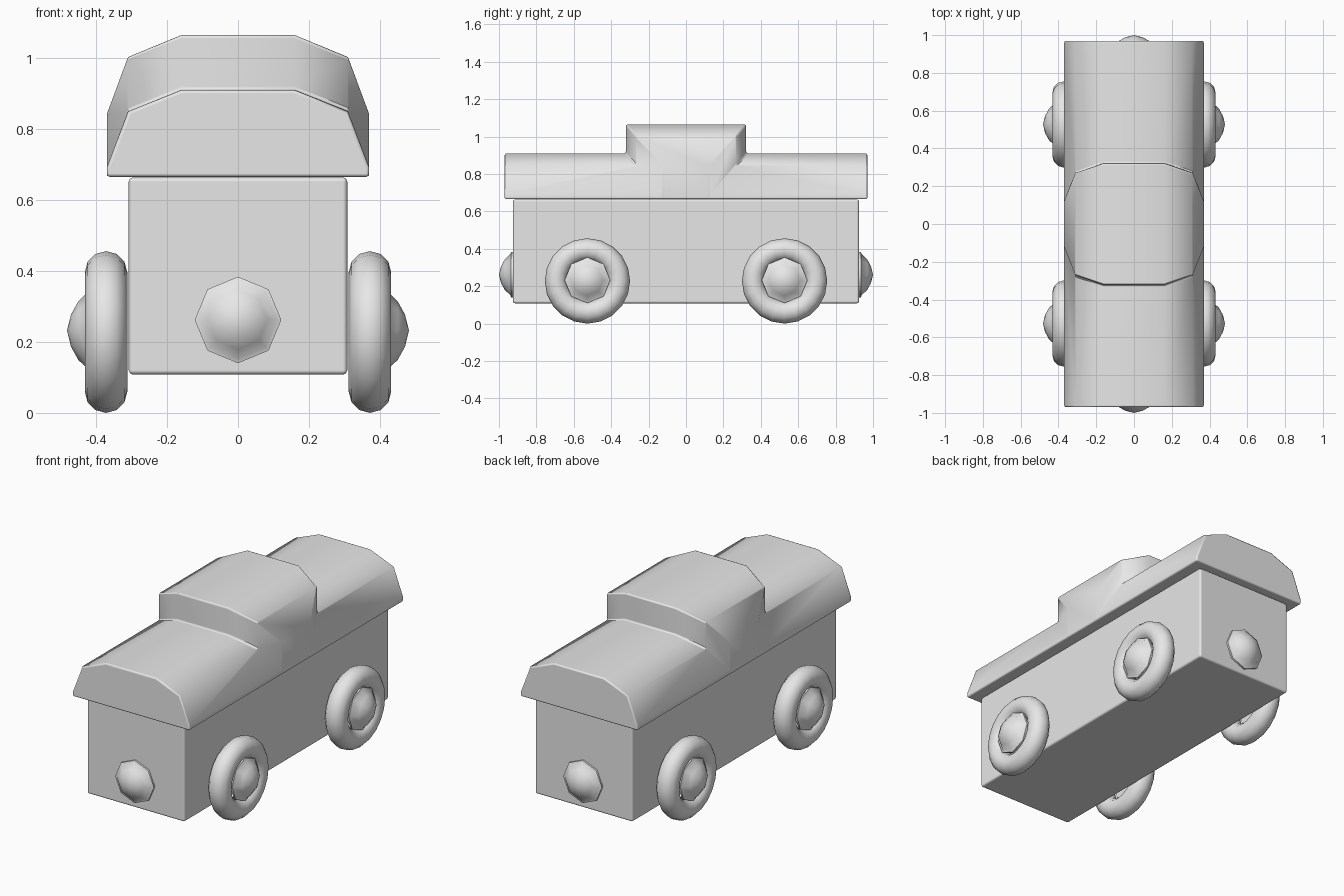
import bpy, bmesh, math
from mathutils import Matrix, Vector

if "Cube" in bpy.data.objects:
    bpy.data.objects.remove(bpy.data.objects["Cube"])

grey = bpy.data.materials.new("plain_grey")
grey.diffuse_color = (0.8, 0.8, 0.8, 1)
grey.use_nodes = True
grey.node_tree.nodes["Principled BSDF"].inputs["Base Color"].default_value = grey.diffuse_color


def finish(name, bm, angle=50, bevel=0.0):
    bmesh.ops.remove_doubles(bm, verts=bm.verts, dist=0.0005)
    bmesh.ops.recalc_face_normals(bm, faces=bm.faces)
    mesh = bpy.data.meshes.new(name)
    bm.to_mesh(mesh)
    bm.free()
    ob = bpy.data.objects.new(name, mesh)
    bpy.context.collection.objects.link(ob)
    mesh.materials.append(grey)
    for f in mesh.polygons:
        f.use_smooth = True
    if bevel:
        mod = ob.modifiers.new("soft_edges", 'BEVEL')
        mod.width = bevel
        mod.segments = 2
        mod.limit_method = 'ANGLE'
        mod.angle_limit = math.radians(angle)
        mod.harden_normals = True
    else:
        bpy.ops.object.select_all(action='DESELECT')
        ob.select_set(True)
        bpy.context.view_layer.objects.active = ob
        bpy.ops.object.shade_smooth_by_angle(angle=math.radians(angle))
    return ob


def lathe(name, profile, sides, axis, origin, closed=False):
    """Turn (distance along axis, radius) points around an axis."""
    bm = bmesh.new()
    axis = Vector(axis)
    up = Vector((0, 0, 1))
    side = axis.cross(up)
    rings = []
    for i in range(sides):
        a = math.tau * i / sides
        out = up * math.cos(a) + side * math.sin(a)
        rings.append([bm.verts.new(Vector(origin) + axis * d + out * r) for d, r in profile])
    n = len(profile)
    for i in range(sides):
        p, q = rings[i], rings[(i + 1) % sides]
        for j in range(n if closed else n - 1):
            k = (j + 1) % n
            bm.faces.new((p[j], p[k], q[k], q[j]))
    return finish(name, bm)


# Box body
bm = bmesh.new()
bmesh.ops.create_cube(bm, size=1, matrix=Matrix.Translation((0, 0, 0.386))
                      @ Matrix.Diagonal((0.616, 1.85, 0.556, 1)))
finish("body", bm, 50, 0.012)

# Roof: columns of (x, deck height, half length of cabin, cabin lift)
half = [(0.37, 0.665, 0.12, 0), (0.37, 0.692, 0.12, 0.16),
        (0.31, 0.85, 0.27, 0.153), (0.16, 0.91, 0.322, 0.155)]
columns = [(-x, z, y, h) for x, z, y, h in half] + half[::-1]
bm = bmesh.new()
rows = []
for end, sign, lift in ((1, -1, 0), (0, -1, 0), (0, -1, 1), (0, 1, 1), (0, 1, 0), (1, 1, 0)):
    rows.append([bm.verts.new((x, sign * (0.97 if end else y), z + lift * h))
                 for x, z, y, h in columns])
for a, b in zip(rows, rows[1:]):
    for j in range(len(columns) - 1):
        bm.faces.new((a[j], a[j + 1], b[j + 1], b[j]))
bm.faces.new(rows[0])
bm.faces.new(rows[-1])
# Underside
bm.faces.new([r[0] for r in rows] + [r[-1] for r in reversed(rows)])
finish("roof", bm, 52, 0.01)

# Rounded lens shape shared by hubs and lamps
lens = [(0, 0), (0, 0.122), (0.012, 0.122), (0.016, 0.11),
        (0.045, 0.083), (0.066, 0.045), (0.077, 0)]

# Wheels and hubs
tyre = [(0.06 * math.cos(math.tau * k / 12), 0.168 + 0.06 * math.sin(math.tau * k / 12))
        for k in range(12)]
for sx, side in ((-1, "left"), (1, "right")):
    for sy, place in ((-1, "front"), (1, "rear")):
        lathe(f"{place}_{side}_wheel", tyre, 20, (sx, 0, 0),
              (sx * 0.372, sy * 0.527, 0.228), closed=True)
        lathe(f"{place}_{side}_hub", lens, 8, (sx, 0, 0),
              (sx * 0.405, sy * 0.527, 0.232))

# Round lamps at both ends
for sy, place in ((-1, "front"), (1, "rear")):
    lathe(f"{place}_lamp", lens, 8, (0, sy, 0), (0, sy * 0.923, 0.262))
